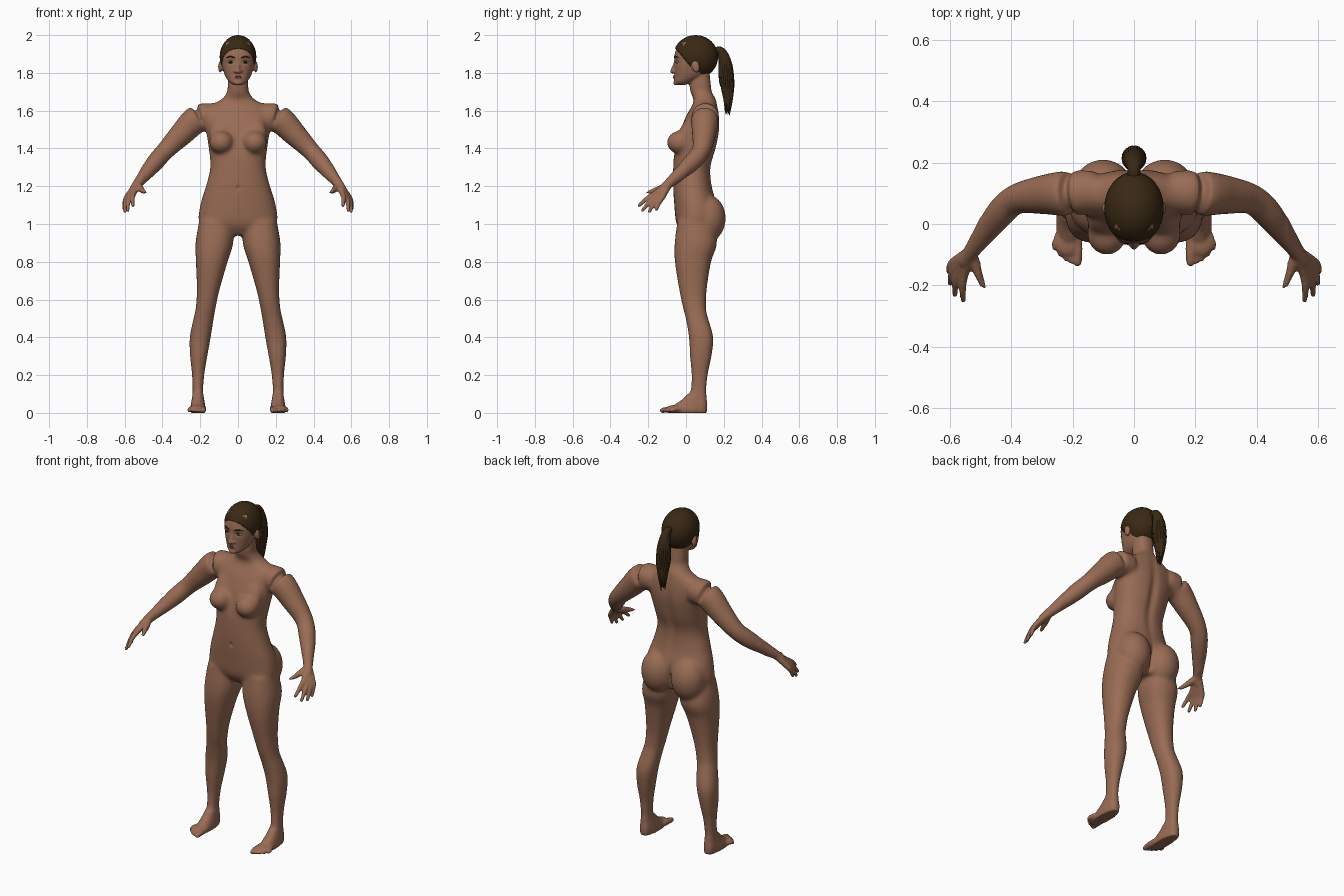
import bpy, bmesh, math, random
from mathutils import Vector, Matrix

random.seed(4)
cube = bpy.data.objects.get("Cube")
if cube:
    bpy.data.objects.remove(cube)


def material(name, rgb):
    m = bpy.data.materials.new(name)
    m.use_nodes = True
    m.diffuse_color = (*rgb, 1)
    shader = m.node_tree.nodes["Principled BSDF"]
    shader.inputs["Base Color"].default_value = (*rgb, 1)
    shader.inputs["Roughness"].default_value = 0.8
    return m


SKIN = material("skin", (0.32, 0.15, 0.09))
HAIR = material("dark_brown_hair", (0.042, 0.022, 0.007))
LIP = material("lip", (0.22, 0.085, 0.06))
WHITE = material("eye_white", (0.5, 0.45, 0.4))
IRIS = material("iris", (0.03, 0.015, 0.01))


def spline(points, steps):
    """Catmull-Rom interpolation of tuples of any length."""
    pts = [Vector(p) for p in points]
    pts = [2 * pts[0] - pts[1]] + pts + [2 * pts[-1] - pts[-2]]
    out = []
    for a, b, c, d in zip(pts, pts[1:], pts[2:], pts[3:]):
        for k in range(steps):
            t = k / steps
            out.append(0.5 * (2 * b + (c - a) * t + (2 * a - 5 * b + 4 * c - d) * t * t
                              + (3 * b - a - 3 * c + d) * t ** 3))
    return out + [pts[-2]]


def skin_rings(bm, rings):
    loops = [[bm.verts.new(p) for p in ring] for ring in rings]
    n = len(loops[0])
    for lo, hi in zip(loops, loops[1:]):
        for i in range(n):
            bm.faces.new((lo[i], lo[(i + 1) % n], hi[(i + 1) % n], hi[i]))
    bm.faces.new(loops[0][::-1])
    bm.faces.new(loops[-1])


def loft(bm, sections, s=1, squareness=0.88, n=40):
    """Stack of level ovals: x, y, z, x radius, y radius."""
    rings = []
    for x, y, z, rx, ry in spline(sections, 6):
        ring = []
        for i in range(n):
            a = math.tau * i / n
            c, d = math.cos(a), math.sin(a)
            ring.append((s * (x + rx * math.copysign(abs(c) ** squareness, c)),
                         y + ry * math.copysign(abs(d) ** squareness, d), z))
        rings.append(ring)
    skin_rings(bm, rings)


def tube(bm, path, s=1, n=16, steps=5):
    """Round tube along x, y, z, radius points, with a rounded tip."""
    pts = spline(path, steps)
    end = pts[-1]
    way = (end - pts[-2]).to_3d().normalized()
    for k in (0.5, 0.8, 0.97):
        p = end.to_3d() + way * end.w * k
        pts.append(Vector((*p, end.w * math.sqrt(1 - k * k))))
    rings = []
    for i, p in enumerate(pts):
        t = (pts[min(i + 1, len(pts) - 1)] - pts[max(i - 1, 0)]).to_3d().normalized()
        u = t.orthogonal() if abs(t.x) > 0.9 else t.cross(Vector((1, 0, 0)))
        u.normalize()
        w = t.cross(u)
        ring = [p.to_3d() + p.w * (math.cos(math.tau * j / n) * u + math.sin(math.tau * j / n) * w)
                for j in range(n)]
        rings.append([(s * q.x, q.y, q.z) for q in ring])
    skin_rings(bm, rings)


def blob(bm, center, radii, s=1, tilt=0):
    m = (Matrix.Translation((s * center[0], *center[1:])) @ Matrix.Rotation(tilt, 4, 'X')
         @ Matrix.Diagonal((*radii, 1)))
    return bmesh.ops.create_uvsphere(bm, u_segments=32, v_segments=20, radius=1, matrix=m)["verts"]


def finish(name, bm, *mats):
    bmesh.ops.recalc_face_normals(bm, faces=bm.faces)
    for f in bm.faces:
        f.smooth = True
    mesh = bpy.data.meshes.new(name)
    bm.to_mesh(mesh)
    bm.free()
    ob = bpy.data.objects.new(name, mesh)
    for m in mats:
        mesh.materials.append(m)
    bpy.context.collection.objects.link(ob)
    return ob


# Torso and neck
bm = bmesh.new()
loft(bm, [(0, .06, .94, .08, .07), (0, .055, 1, .2, .105), (0, .05, 1.1, .2, .112),
          (0, .035, 1.2, .17, .103), (0, .032, 1.3, .147, .1), (0, .05, 1.4, .155, .11),
          (0, .075, 1.5, .17, .103), (0, .09, 1.58, .175, .085), (0, .1, 1.63, .14, .066),
          (0, .1, 1.66, .088, .06), (0, .08, 1.7, .058, .058), (0, .075, 1.75, .054, .055),
          (0, .075, 1.8, .05, .05)])
# Head with nose and chin
loft(bm, [(0, -.03, 1.735, .02, .022), (0, -.015, 1.75, .045, .045), (0, .015, 1.78, .066, .074),
          (0, .03, 1.82, .08, .09), (0, .043, 1.86, .088, .105), (0, .05, 1.9, .09, .11),
          (0, .048, 1.95, .077, .09), (0, .046, 1.98, .048, .058), (0, .045, 1.992, .02, .025)])
tube(bm, [(0, -.052, 1.87, .008), (0, -.064, 1.835, .009), (0, -.073, 1.808, .012)])
blob(bm, (0, -.052, 1.748), (.022, .016, .014))
blob(bm, (0, -.05, 1.778), (.028, .016, .016))

for s in (1, -1):
    # Face and ears
    blob(bm, (.013, -.062, 1.808), (.01, .012, .009), s)
    tube(bm, [(.012, -.055, 1.876, .009), (.04, -.048, 1.884, .009), (.065, -.02, 1.875, .009)], s)
    blob(bm, (.094, .052, 1.832), (.011, .02, .033), s, .2)
    # Chest and seat
    blob(bm, (.088, -.032, 1.432), (.066, .07, .062), s)
    blob(bm, (.09, .0, 1.475), (.062, .04, .1), s, -.35)
    blob(bm, (.1, .115, 1.03), (.098, .096, .125), s)
    # Leg
    loft(bm, [(.115, .045, 1.02, .09, .09), (.125, .052, .9, .1, .112), (.139, .037, .8, .084, .096),
              (.158, .037, .65, .06, .073), (.172, .046, .55, .053, .061), (.182, .058, .5, .054, .06),
              (.2, .08, .4, .056, .065), (.208, .078, .3, .046, .058), (.211, .072, .2, .033, .044),
              (.213, .066, .1, .028, .042), (.213, .068, .04, .033, .045), (.213, .065, 0, .03, .045)], s)
    # Foot and toes
    loft(bm, [(.211, .005, 0, .038, .102), (.212, .007, .02, .041, .104), (.212, .022, .04, .038, .088),
              (.212, .042, .07, .033, .064), (.212, .06, .11, .027, .042)], s)
    blob(bm, (.215, -.055, .021), (.048, .052, .021), s)
    for i in range(5):
        x, r = .184 + .0185 * i, .0165 - (.005 if i else 0)
        tube(bm, [(x, -.06, .018, r), (x, -.09 + .007 * i, .018, r),
                  (x, -.125 + .003 * i * i, .013, r * .85)], s)
    # Arm
    tube(bm, [(.12, .105, 1.57, .07), (.215, .1, 1.557, .075), (.3, .095, 1.475, .064),
              (.385, .08, 1.388, .05), (.44, .03, 1.325, .048), (.5, -.05, 1.25, .034),
              (.53, -.09, 1.215, .026), (.55, -.12, 1.185, .024)], s, 32)
    # Hand and fingers
    for base, tip in (((.553, -.162, 1.162), (.556, -.248, 1.098)),
                      ((.57, -.157, 1.148), (.584, -.23, 1.072)),
                      ((.582, -.143, 1.142), (.598, -.194, 1.066)),
                      ((.588, -.125, 1.142), (.602, -.156, 1.078))):
        mid = Vector(base).lerp(Vector(tip), .5) + Vector((.004, 0, .006))
        tube(bm, [(.53, -.09, 1.215, .021), (*base, .0155), (*mid, .0125), (*tip, .0095)], s)
    tube(bm, [(.532, -.095, 1.205, .02), (.51, -.15, 1.182, .017), (.487, -.207, 1.166, .011)], s)

# Fuse the parts into one continuous surface
body = finish("body", bm, SKIN)
remesh = body.modifiers.new("fuse", 'REMESH')
remesh.mode = 'VOXEL'
remesh.voxel_size = .0055
fused = bpy.data.meshes.new_from_object(body.evaluated_get(bpy.context.evaluated_depsgraph_get()))
body.modifiers.clear()
bm = bmesh.new()
bm.from_mesh(fused)
soft = [v for v in bm.verts if abs(v.co.x) < .5 and .1 < v.co.z < 1.72]
for verts, rounds in ((soft, 30), (bm.verts[:], 3)):
    for _ in range(rounds):
        bmesh.ops.smooth_vert(bm, verts=verts, factor=.5, use_axis_x=True, use_axis_y=True, use_axis_z=True)

# Soft hollows: center, radii, push along y
dents = [((s * .039, -.06, 1.857), (.018, .03, .011), .008) for s in (1, -1)]
dents += [((0, .17, 1.38), (.025, .07, .2), -.014), ((0, -.07, 1.19), (.009, .03, .012), .008),
          ((0, -.09, 1.44), (.03, .05, .07), .008), ((0, .18, 1.0), (.012, .07, .07), -.025)]
for v in bm.verts:
    for c, r, push in dents:
        d = sum(((v.co[k] - c[k]) / r[k]) ** 2 for k in range(3))
        if d < 8:
            v.co.y += push * math.exp(-d)
for f in bm.faces:
    f.smooth = True
bm.to_mesh(body.data)
bm.free()
bpy.data.meshes.remove(fused)

# Eyes, brows and lips
for side, s in (("left", 1), ("right", -1)):
    bm = bmesh.new()
    blob(bm, (.039, -.042, 1.857), (.016, .015, .0075), s)
    for f in bm.faces:
        p = f.calc_center_median()
        f.material_index = int(math.hypot(p.x - s * .039, p.z - 1.857) < .008)
    finish(side + "_eye", bm, WHITE, IRIS)
    bm = bmesh.new()
    tube(bm, [(.017, -.062, 1.879, .003), (.04, -.057, 1.887, .004), (.062, -.037, 1.88, .002)], s, 8)
    finish(side + "_eyebrow", bm, HAIR)
bm = bmesh.new()
for z, r in ((1.783, .0045), (1.775, .0055)):
    tube(bm, [(-.026, -.051, 1.779, .002), (0, -.064, z, r), (.026, -.051, 1.779, .002)], 1, 10)
finish("lips", bm, LIP)

# Swept-back hair, trimmed along the hairline
bm = bmesh.new()
blob(bm, (0, .051, 1.885), (.097, .119, .115))
for co, no in (((0, .06, 1.79), (0, 1.2, 1)), ((0, .06, 1.79), (0, .2, 1))):
    bmesh.ops.bisect_plane(bm, geom=bm.verts[:] + bm.edges[:] + bm.faces[:], dist=1e-5,
                           plane_co=co, plane_no=no, clear_inner=True)
cap = finish("hair_cap", bm, HAIR)
cap.modifiers.new("thickness", 'SOLIDIFY').thickness = .012

# Ponytail of loose locks around a core
bm = bmesh.new()
tube(bm, [(0, .15, 1.915, .02), (0, .185, 1.915, .022), (0, .207, 1.86, .032),
          (0, .215, 1.76, .036), (0, .222, 1.67, .026), (0, .217, 1.6, .006)], 1, 20)
for i in range(22):
    a = math.tau * i / 22
    dx, dy, end = .032 * math.cos(a), .032 * math.sin(a), random.uniform(1.57, 1.68)
    tube(bm, [(dx * .3, .18 + dy * .2, 1.918, .007), (dx * .8, .206 + dy * .8, 1.86, .009),
              (dx, .215 + dy, 1.76, .009), (dx * .6, .221 + dy * .7, (1.76 + end) / 2, .008),
              (dx * .3, .218 + dy * .4, end, .002)], 1, 8)
finish("ponytail", bm, HAIR)
